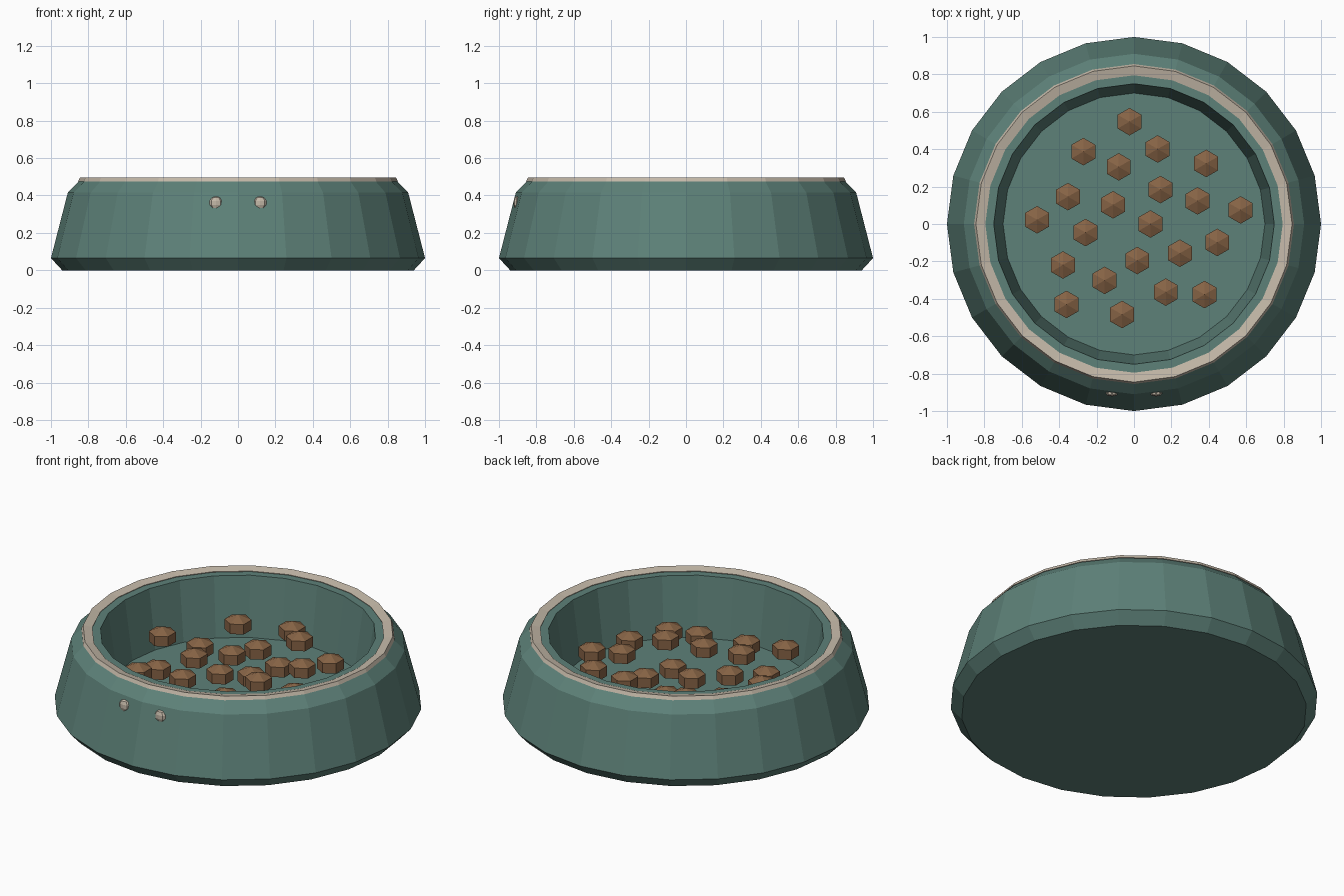
import bpy, bmesh, math
from mathutils import Matrix

if "Cube" in bpy.data.objects:
    bpy.data.objects.remove(bpy.data.objects["Cube"])

SIDES = 24


def material(name, rgb):
    m = bpy.data.materials.new(name)
    m.diffuse_color = (*rgb, 1)
    m.use_nodes = True
    m.node_tree.nodes["Principled BSDF"].inputs["Base Color"].default_value = m.diffuse_color
    return m


teal = material("teal_glaze", (0.11, 0.22, 0.19))
cream = material("cream_glaze", (0.55, 0.48, 0.39))
brown = material("brown_food", (0.24, 0.125, 0.06))


def finish(name, bm, mat):
    bmesh.ops.recalc_face_normals(bm, faces=bm.faces)
    me = bpy.data.meshes.new(name)
    bm.to_mesh(me)
    bm.free()
    me.materials.append(mat)
    ob = bpy.data.objects.new(name, me)
    bpy.context.collection.objects.link(ob)
    return ob


def revolve(name, profile, mat, closed):
    """Lathe an (r, z) profile; open profiles are capped at both ends."""
    bm = bmesh.new()
    rings = [[bm.verts.new((r * math.cos(2 * math.pi * i / SIDES),
                            r * math.sin(2 * math.pi * i / SIDES), z))
              for i in range(SIDES)] for r, z in profile]
    pairs = list(zip(rings, rings[1:]))
    if closed:
        pairs.append((rings[-1], rings[0]))
    else:
        bm.faces.new(rings[0])
        bm.faces.new(rings[-1])
    for a, b in pairs:
        for i in range(SIDES):
            j = (i + 1) % SIDES
            bm.faces.new((a[i], a[j], b[j], b[i]))
    return finish(name, bm, mat)


def pebble(name, segments, rings, radius, scale, loc, mat):
    """Flattened low-poly sphere."""
    bm = bmesh.new()
    bmesh.ops.create_uvsphere(bm, u_segments=segments, v_segments=rings, radius=radius,
                              matrix=Matrix.Diagonal((*scale, 1)))
    ob = finish(name, bm, mat)
    ob.location = loc
    return ob


# Bowl: foot bevel, sloped outer wall, lip, inner wall and floor
revolve("bowl", [(0.94, 0), (1.0, 0.065), (0.91, 0.415), (0.845, 0.48),
                 (0.75, 0.48), (0.70, 0.13)], teal, False)

# Cream band around the lip
revolve("rim_band", [(0.855, 0.475), (0.845, 0.495), (0.795, 0.484), (0.80, 0.465)],
        cream, True)

# Two small studs on the front
for side, x in (("left", -0.118), ("right", 0.118)):
    pebble(side + "_front_stud", 8, 5, 0.036, (1, 0.5, 1), (x, -0.905, 0.36), cream)

# Food pieces in a sunflower spiral at three alternating heights
for i in range(22):
    r, a = 0.124 * math.sqrt(i + 0.5), math.radians(137.5) * i
    pebble(f"food_piece_{i + 1}", 6, 3, 0.085, (1, 1, 0.7),
           (r * math.cos(a), r * math.sin(a), 0.243 + 0.035 * (i % 3)), brown)
